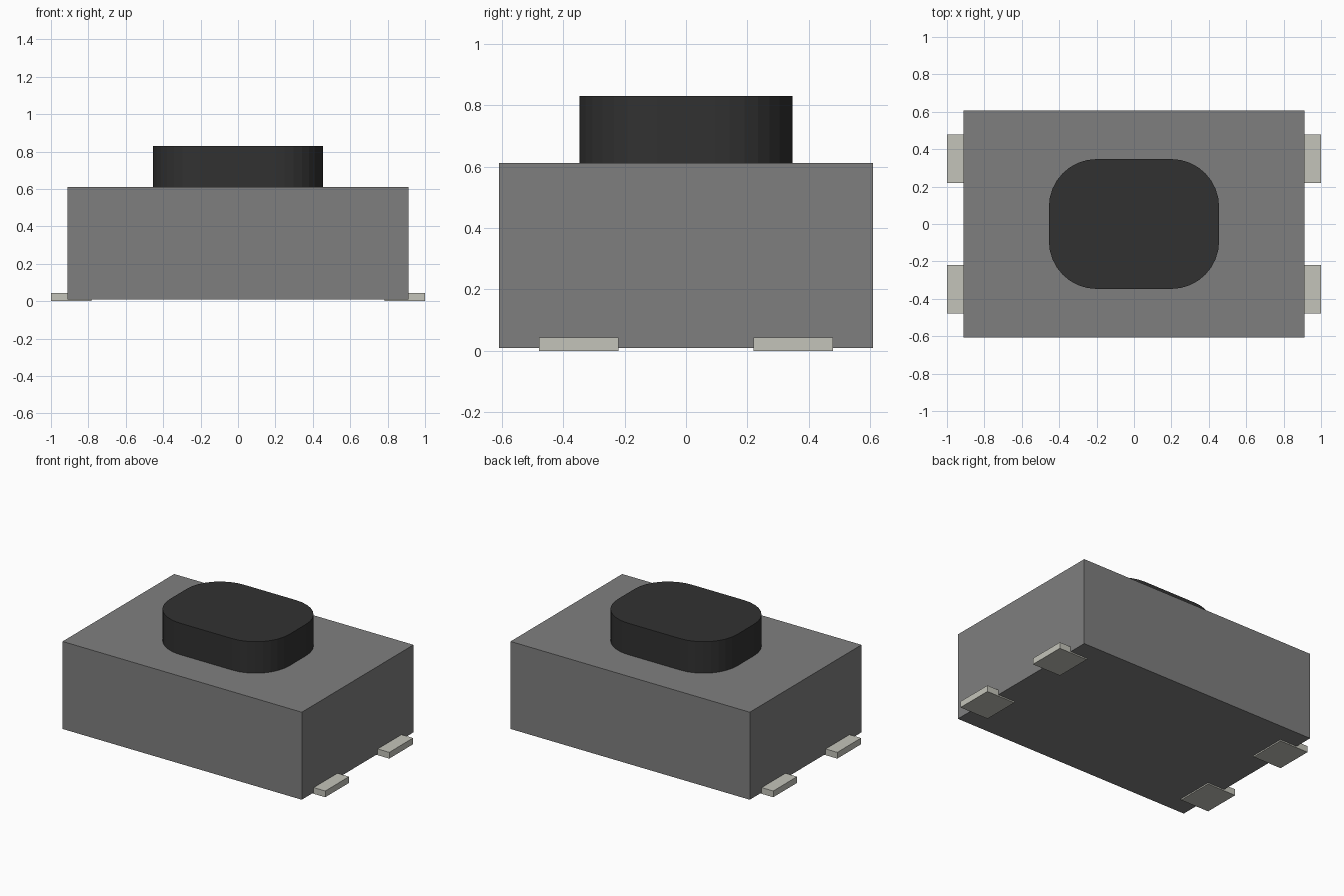
import bpy
import bmesh

cube = bpy.data.objects.get("Cube")
if cube:
    bpy.data.objects.remove(cube, do_unlink=True)


def material(name, color):
    mat = bpy.data.materials.new(name)
    mat.use_nodes = True
    mat.diffuse_color = (*color, 1)
    bsdf = next(n for n in mat.node_tree.nodes if n.type == 'BSDF_PRINCIPLED')
    bsdf.inputs["Base Color"].default_value = (*color, 1)
    return mat


def box(name, low, high, mat, corner=0):
    """Box between two opposite corners, optionally with rounded upright edges."""
    bm = bmesh.new()
    bmesh.ops.create_cube(bm, size=1)
    for v in bm.verts:
        v.co = [high[i] if v.co[i] > 0 else low[i] for i in range(3)]
    if corner:
        upright = [e for e in bm.edges
                   if abs(e.verts[0].co.z - e.verts[1].co.z) > 0.01]
        bmesh.ops.bevel(bm, geom=upright, offset=corner, segments=8,
                        profile=0.5, affect='EDGES')
    bmesh.ops.recalc_face_normals(bm, faces=bm.faces)
    mesh = bpy.data.meshes.new(name)
    bm.to_mesh(mesh)
    bm.free()
    mesh.materials.append(mat)
    obj = bpy.data.objects.new(name, mesh)
    bpy.context.collection.objects.link(obj)
    return obj


grey = material("housing grey", (0.212, 0.212, 0.212))
black = material("button black", (0.031, 0.031, 0.031))
metal = material("terminal metal", (0.55, 0.55, 0.49))

# Housing and push button
box("housing", (-0.912, -0.608, 0.009), (0.912, 0.608, 0.612), grey)
box("button", (-0.455, -0.347, 0.612), (0.455, 0.347, 0.829), black, corner=0.255)

# Four solder terminals, mirrored to each corner
for x_side, x_name in ((-1, "right"), (1, "left")):
    for y_side, y_name in ((-1, "front"), (1, "back")):
        xs = sorted((x_side * 0.782, x_side))
        ys = sorted((y_side * 0.219, y_side * 0.478))
        box(f"{y_name}_{x_name}_terminal",
            (xs[0], ys[0], 0), (xs[1], ys[1], 0.043), metal)
